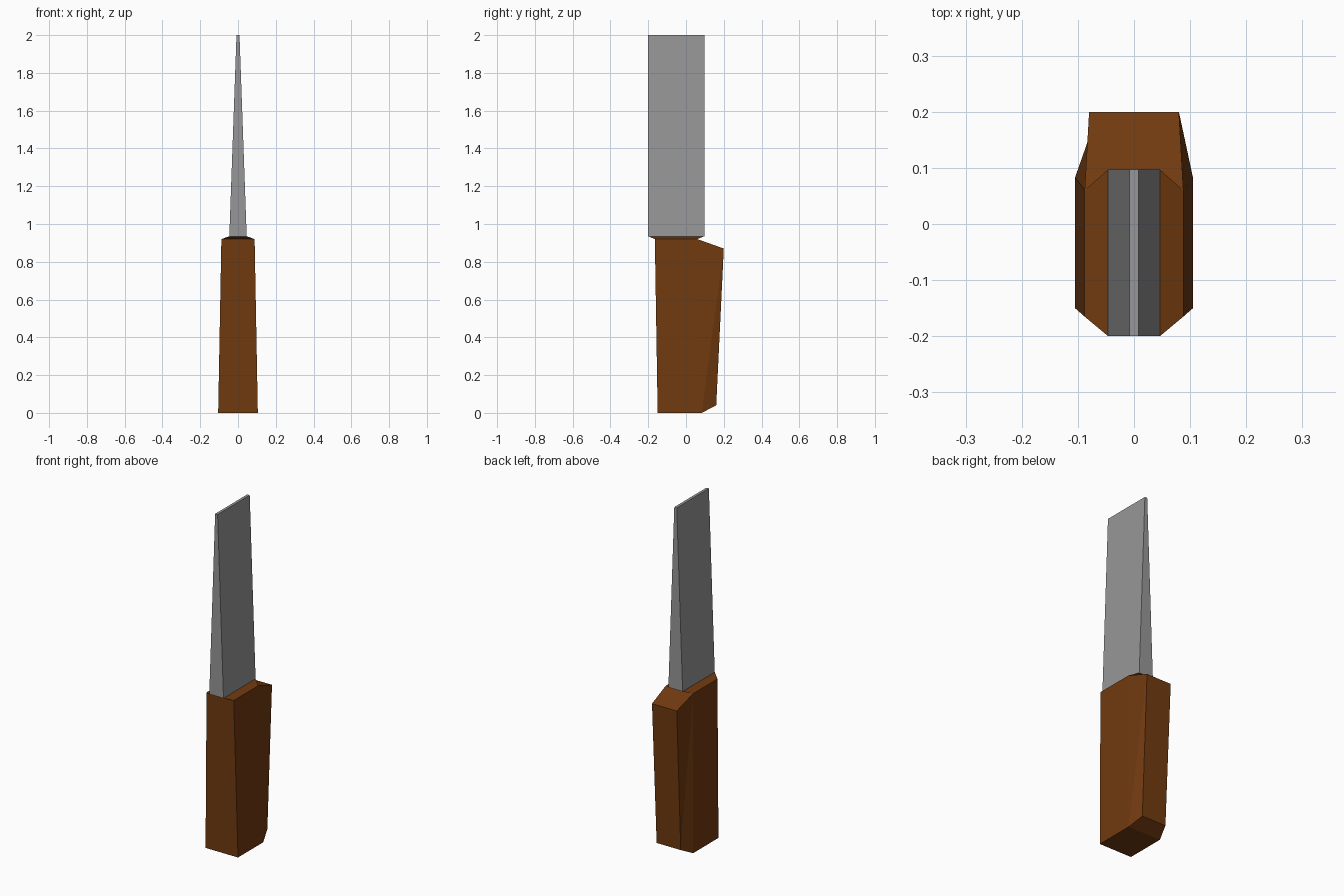
import bpy

if "Cube" in bpy.data.objects:
    bpy.data.objects.remove(bpy.data.objects["Cube"])


def material(name, colour):
    m = bpy.data.materials.new(name)
    m.diffuse_color = (*colour, 1.0)
    m.use_nodes = True
    m.node_tree.nodes["Principled BSDF"].inputs["Base Color"].default_value = m.diffuse_color
    return m


def ring(half_x, y_front, y_back, z):
    """Four corners, counter-clockwise from above."""
    return [(-half_x, y_front, z), (half_x, y_front, z),
            (half_x, y_back, z), (-half_x, y_back, z)]


def bands(start, skip=()):
    """Side faces joining the ring at index start to the next ring."""
    return [(start + i, start + (i + 1) % 4, start + 4 + (i + 1) % 4, start + 4 + i)
            for i in range(4) if i not in skip]


def build(name, verts, faces, mat):
    me = bpy.data.meshes.new(name)
    me.from_pydata(verts, [], faces)
    me.materials.append(mat)
    me.validate()
    ob = bpy.data.objects.new(name, me)
    bpy.context.collection.objects.link(ob)
    return ob


wood = material("brown wood", (0.165, 0.043, 0.0048))
steel = material("grey steel", (0.31, 0.31, 0.31))

# Handle: base, shoulder and collar rings, plus the wedge along the back
handle_verts = (ring(0.105, -0.15, 0.083, 0.0) + ring(0.088, -0.165, 0.06, 0.92)
                + ring(0.046, -0.2, 0.097, 0.935)
                + [(0.078, 0.16, 0.04), (-0.078, 0.16, 0.04),
                   (0.08, 0.2, 0.87), (-0.08, 0.2, 0.87)])
handle_faces = [(3, 2, 1, 0)] + bands(0, skip=(2,)) + bands(4)
handle_faces += [(2, 3, 13, 12),              # bottom chamfer
                 (12, 13, 15, 14),            # back
                 (14, 15, 7, 6),              # sloped top
                 (2, 12, 14), (2, 14, 6),     # right side of wedge
                 (3, 7, 13), (7, 15, 13)]     # left side of wedge
build("handle", handle_verts, handle_faces, wood)

# Blade: tapers in thickness to a narrow flat top
blade_verts = ring(0.046, -0.2, 0.097, 0.935) + ring(0.008, -0.2, 0.097, 2.0)
build("blade", blade_verts, bands(0) + [(4, 5, 6, 7)], steel)
